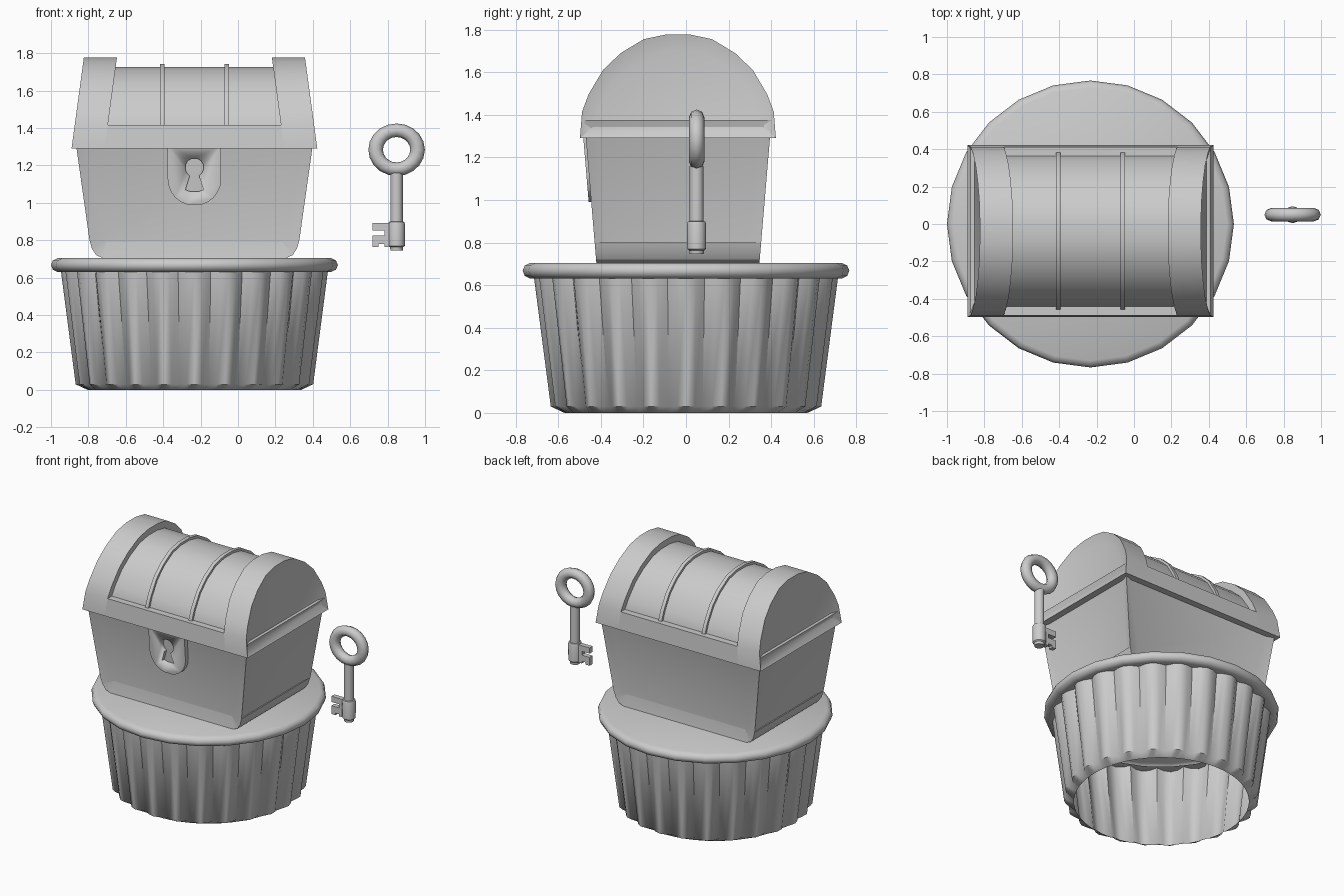
import bpy, bmesh
from math import sin, cos, pi, radians

if "Cube" in bpy.data.objects:
    bpy.data.objects.remove(bpy.data.objects["Cube"])

CX, CY = -0.233, -0.038          # chest centre


def finish(name, bm, angle=35, fix=True):
    if fix:
        bmesh.ops.recalc_face_normals(bm, faces=bm.faces[:])
    me = bpy.data.meshes.new(name)
    bm.to_mesh(me)
    bm.free()
    me.shade_smooth()
    me.set_sharp_from_angle(angle=radians(angle))
    ob = bpy.data.objects.new(name, me)
    bpy.context.collection.objects.link(ob)
    return ob


def loft(outline, f0, f1):
    """Solid between two placements of a 2D outline. Returns bmesh, caps, sides."""
    bm = bmesh.new()
    a = [bm.verts.new(f0(*p)) for p in outline]
    b = [bm.verts.new(f1(*p)) for p in outline]
    n = len(outline)
    caps = [bm.faces.new(a), bm.faces.new(b[::-1])]
    sides = [bm.faces.new((a[i], b[i], b[(i + 1) % n], a[(i + 1) % n])) for i in range(n)]
    bmesh.ops.recalc_face_normals(bm, faces=bm.faces[:])
    return bm, caps, sides


def lathe(name, rows, segs, cx, cy, wave=None, angle=40):
    """Revolve (radius, z, flute depth) rows; radius 0 closes with a cap."""
    bm = bmesh.new()
    rings = []
    for r, z, d in rows:
        ring = []
        for i in range(segs):
            t = 2 * pi * i / segs
            rr = r - d * (1 - wave(t)) if wave else r
            ring.append(bm.verts.new((cx + rr * cos(t), cy + rr * sin(t), z)))
        rings.append(ring)
    for a, b in zip(rings, rings[1:]):
        for i in range(segs):
            j = (i + 1) % segs
            bm.faces.new((a[i], a[j], b[j], b[i]))
    return bm, rings


def mirrored(half):
    return half + [(-u, v) for u, v in reversed(half)]


# fluted cup, open underneath
FLUTES = 24
bm, _ = lathe("cup", [(0.57, 0, 0.0), (0.635, 0.03, 0.035), (0.715, 0.645, 0.045)],
              FLUTES * 4, CX, 0, lambda t: abs(cos(FLUTES * t / 2)))
finish("fluted_cup", bm, 50)

# rounded rim with flat top
bm, rings = lathe("rim", [(0.66, 0.64, 0), (0.73, 0.63, 0), (0.757, 0.643, 0), (0.767, 0.668, 0),
                          (0.757, 0.692, 0), (0.73, 0.705, 0)], 24, CX, 0)
bm.faces.new(rings[-1])
finish("cup_rim", bm, 50)


# chest body: tapered box with rounded lower corners and recessed panels
def half_depth(z):
    return 0.383 + 0.084 * (z - 0.705)


def front(offset=0.0):
    return lambda u, z: (CX + u, CY - half_depth(z) + offset, z)


def back(u, z):
    return (CX + u, CY + half_depth(z), z)


body = mirrored([(0.49, 0.705), (0.525, 0.72), (0.548, 0.755), (0.561, 0.8), (0.642, 1.375)])
bm, caps, sides = loft(body, front(), back)
walls = [sides[3], sides[5]]
bmesh.ops.inset_individual(bm, faces=caps + walls, thickness=0.085, depth=-0.02)
for f in walls:                  # side panels run down to the rounded corner
    for v in f.verts:
        if v.co.z < 1:
            s = 1 if v.co.x > CX else -1
            v.co += type(v.co)((-s * 0.01, (-0.006 if v.co.y > CY else 0.006), -0.075))
finish("chest_body", bm, 30)

# lid cross-section (y, z) and its sloping ends
ARCH = [(0.46, 1.29), (0.45, 1.415), (0.42, 1.495), (0.352, 1.61),
        (0.268, 1.69), (0.16, 1.755), (0.055, 1.777)]


def end_x(base):
    return lambda y, z: (CX + base[0] * (base[1] - 0.135 * (z - 1.29)), CY + y, z)


def scaled_arch(ky, kz):
    return mirrored([(y * ky, 1.3 + (z - 1.29) * kz) for y, z in ARCH])


for side, name in ((-1, "left"), (1, "right")):
    bm, caps, sides = loft(mirrored(ARCH), end_x((side, 0.657)), end_x((side, 0.48)))
    bmesh.ops.inset_individual(bm, faces=[caps[0]], thickness=0.075, depth=-0.025)
    finish("lid_band_" + name, bm)

# lower lid trim, barrel and ribs
bm, _, _ = loft(mirrored(ARCH[:2]), end_x((-1, 0.48)), end_x((1, 0.48)))
finish("lid_trim", bm)
bm, _, _ = loft(scaled_arch(0.9, 0.875), end_x((-1, 0.5)), end_x((1, 0.5)))
finish("lid_barrel", bm)
for i, x in enumerate((-0.405, -0.06)):
    bm, _, _ = loft(scaled_arch(0.935, 0.91),
                    lambda y, z: (x - 0.013, CY + y, z), lambda y, z: (x + 0.013, CY + y, z))
    finish("lid_rib_%d" % (i + 1), bm)

# lock plate with keyhole
plate = mirrored([(0.143, 1.31)] + [(0.143 * cos(t), 1.128 - 0.143 * sin(t))
                                    for t in [pi / 2 * k / 6 for k in range(6)]])
bm, _, _ = loft(plate, front(-0.012), front(0.04))
lock = finish("lock_plate", bm)
hole = mirrored([(0.05 * sin(t), 1.19 + 0.05 * cos(t)) for t in [radians(a) for a in (15, 45, 75, 105, 130)]]
                + [(0.025, 1.145), (0.048, 1.07), (0.02, 1.06)])
bm, _, _ = loft(hole, front(-0.1), front(0.015))
cutter = finish("keyhole_cutter", bm)
cutter.hide_render = True
cutter.hide_set(True)
cut = lock.modifiers.new("keyhole", 'BOOLEAN')
cut.operation = 'DIFFERENCE'
cut.object = cutter
cut.solver = 'EXACT'

# key: ring, shaft with sleeve, bit
KX, KY = 0.848, 0.05
bpy.ops.mesh.primitive_torus_add(major_segments=20, minor_segments=8, major_radius=0.112,
                                 minor_radius=0.039, location=(KX, KY, 1.284), rotation=(pi / 2, 0, 0))
ring = bpy.context.object
ring.name = "key_ring"
ring.scale = (1, 0.93, 0.93)
ring.data.shade_smooth()

bm, rings = lathe("shaft", [(0.033, 0.745, 0), (0.035, 0.763, 0), (0.044, 0.77, 0), (0.045, 0.885, 0),
                            (0.041, 0.898, 0), (0.033, 0.9, 0), (0.033, 1.16, 0)], 12, KX, KY)
bm.faces.new(rings[0])
bm.faces.new(rings[-1])
finish("key_shaft", bm)

bit = [(0.82, 0.893), (0.72, 0.893), (0.72, 0.852), (0.782, 0.852), (0.782, 0.825), (0.72, 0.825),
       (0.72, 0.765), (0.752, 0.765), (0.752, 0.78), (0.782, 0.78), (0.782, 0.765), (0.82, 0.765)]
bm, _, _ = loft(bit, lambda x, z: (x, KY - 0.017, z), lambda x, z: (x, KY + 0.017, z))
finish("key_bit", bm)
